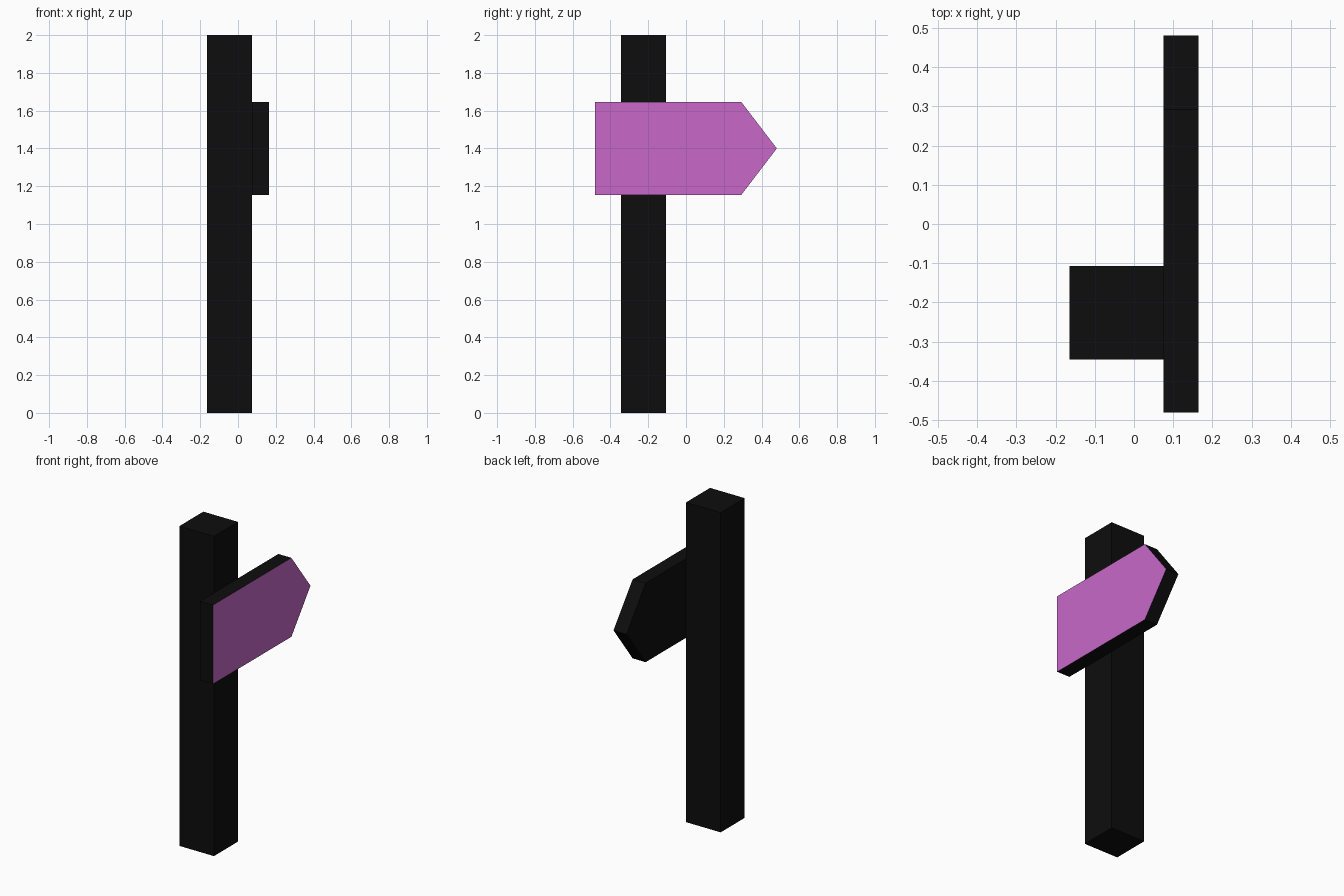
import bpy
import bmesh
from mathutils import Vector

cube = bpy.data.objects.get("Cube")
if cube:
    bpy.data.objects.remove(cube, do_unlink=True)


def make_material(name, rgb):
    mat = bpy.data.materials.new(name)
    mat.use_nodes = True
    color = (*rgb, 1.0)
    mat.diffuse_color = color
    bsdf = mat.node_tree.nodes["Principled BSDF"]
    bsdf.inputs["Base Color"].default_value = color
    bsdf.inputs["Roughness"].default_value = 0.9
    return mat


def extrude_profile(name, points, offset, materials):
    """Extrude a flat outline into a closed, flat-shaded solid."""
    bm = bmesh.new()
    base = bm.faces.new([bm.verts.new(p) for p in points])
    grown = bmesh.ops.extrude_face_region(bm, geom=[base], use_keep_orig=True)
    moved = [v for v in grown["geom"] if isinstance(v, bmesh.types.BMVert)]
    bmesh.ops.translate(bm, verts=moved, vec=Vector(offset))
    bmesh.ops.recalc_face_normals(bm, faces=bm.faces)
    mesh = bpy.data.meshes.new(name)
    bm.to_mesh(mesh)
    bm.free()
    for mat in materials:
        mesh.materials.append(mat)
    obj = bpy.data.objects.new(name, mesh)
    bpy.context.collection.objects.link(obj)
    return obj


black = make_material("black", (0.004, 0.004, 0.004))
pink = make_material("orchid_pink", (0.58, 0.14, 0.58))

# Square post
x0, x1, y0, y1 = -0.165, 0.075, -0.345, -0.107
extrude_profile("post", [(x0, y0, 0), (x1, y0, 0), (x1, y1, 0), (x0, y1, 0)],
                (0, 0, 2), [black])

# Arrow board fixed to the left side of the post
low, high, tail, shoulder, tip = 1.153, 1.647, -0.481, 0.292, 0.481
outline = [(tail, low), (shoulder, low), (tip, (low + high) / 2),
           (shoulder, high), (tail, high)]
board = extrude_profile("arrow_board", [(x1, y, z) for y, z in outline],
                        (0.09, 0, 0), [black, pink])

# Only the outward face of the board is pink
for face in board.data.polygons:
    face.material_index = 1 if face.normal.x > 0.9 else 0
